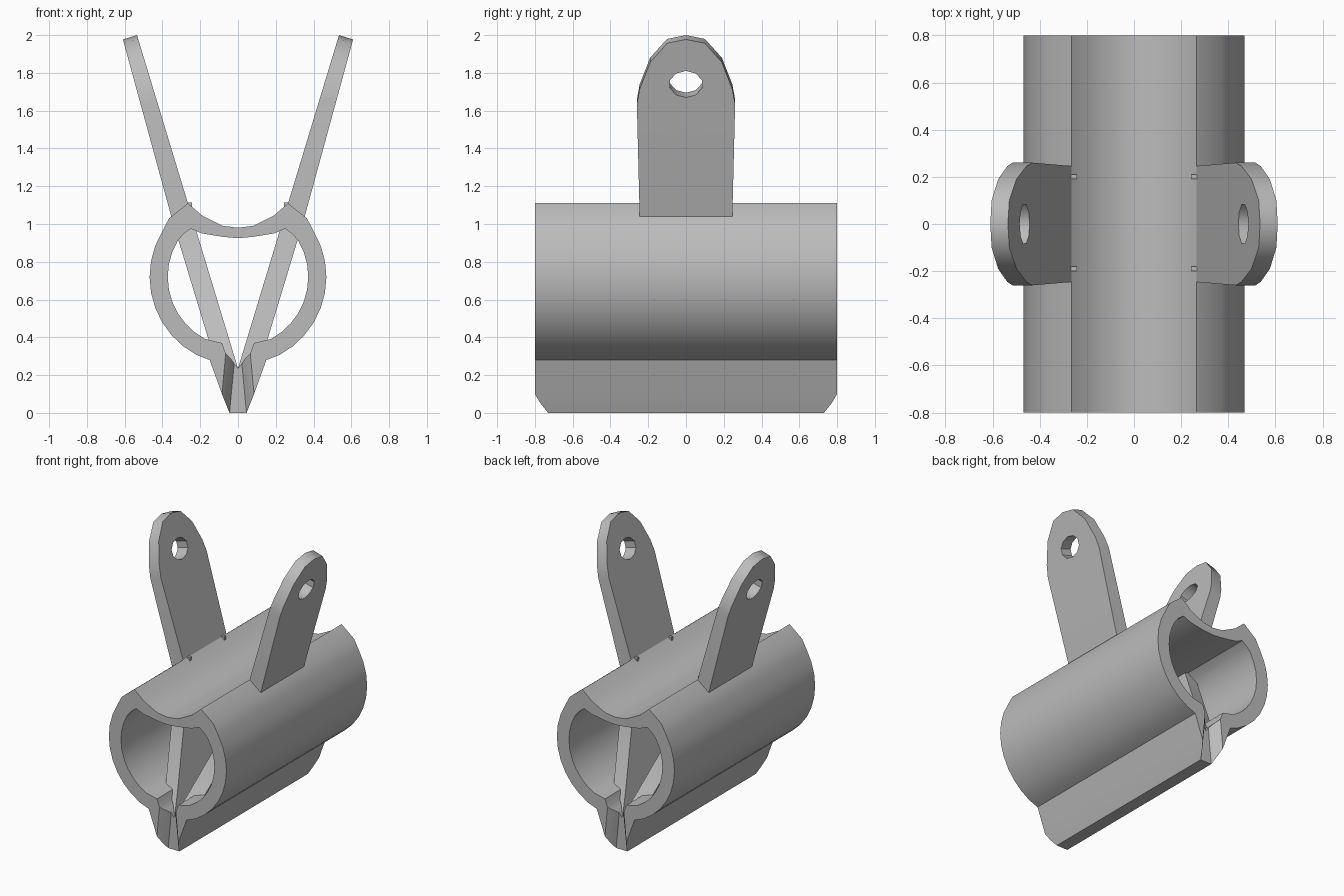
import bpy, bmesh, math
from mathutils import Vector

if "Cube" in bpy.data.objects:
    bpy.data.objects.remove(bpy.data.objects["Cube"])

grey = bpy.data.materials.new("plain grey")
grey.diffuse_color = (0.5, 0.5, 0.5, 1)
grey.use_nodes = True
grey.node_tree.nodes["Principled BSDF"].inputs["Base Color"].default_value = grey.diffuse_color


def finish(bm, name, angle=35):
    bmesh.ops.recalc_face_normals(bm, faces=bm.faces)
    mesh = bpy.data.meshes.new(name)
    bm.to_mesh(mesh)
    bm.free()
    mesh.materials.append(grey)
    obj = bpy.data.objects.new(name, mesh)
    bpy.context.collection.objects.link(obj)
    bpy.ops.object.select_all(action='DESELECT')
    obj.select_set(True)
    bpy.context.view_layer.objects.active = obj
    bpy.ops.object.shade_smooth_by_angle(angle=math.radians(angle))
    return obj


# Tube with a dished top and a keel: half section as (outer, inner) points
half = [((0, .98), (0, .925)), ((.08, .99), (.08, .932)),
        ((.19, 1.045), (.19, .95)), ((.265, 1.11), (.25, .975)),
        ((.365, 1.03), (.29, .945))]
for i in range(1, 11):
    a = math.radians(41 - i * 10.3)
    half.append(((.468 * math.cos(a), .72 + .468 * math.sin(a)),
                 (.372 * math.cos(a), .72 + .372 * math.sin(a))))
half += [((.15, .28), (.085, .37)), ((.085, .10), (.065, .315)),
         ((.065, .05), (.04, .29)), ((.045, 0), (.02, .262)),
         ((0, 0), (0, .235))]
section = half + [((-o[0], o[1]), (-i[0], i[1])) for o, i in half[-2:0:-1]]


def end_y(z):
    # Keel ends are cut back towards the bottom edge
    return .8 if z >= .1 else (.77 if z > .02 else .73)


bm = bmesh.new()
rings = []
for s in (-1, 1):
    rings.append([[bm.verts.new((p[0], s * end_y(o[1]), p[1])) for p in (o, i)]
                  for o, i in section])
n = len(section)
for k in range(n):
    m = (k + 1) % n
    f, b = rings
    bm.faces.new((f[k][0], f[m][0], b[m][0], b[k][0]))
    bm.faces.new((f[k][1], b[k][1], b[m][1], f[m][1]))
    for r in rings:
        bm.faces.new((r[k][0], r[k][1], r[m][1], r[m][0]))
finish(bm, "tube_body", 30)

# Slanted arm: wide foot inside the tube, rounded lug with a hole above
edge = [(.72, .235), (.61, .40), (.25, .97), (.245, 1.06), (.26, 1.66),
        (.245, 1.74), (.19, 1.88), (.10, 1.98)]
outline = edge + [(0, 2.0)] + [(-y, z) for y, z in reversed(edge)]
hole = [(.088 * math.cos(t), 1.765 + .07 * math.sin(t))
        for t in (math.radians(18 + 36 * k) for k in range(10))]


def arm(side, name):
    bm = bmesh.new()
    edges = []
    for loop in (outline, hole):
        vs = [bm.verts.new((0, y, z)) for y, z in loop]
        edges += [bm.edges.new((vs[k - 1], vs[k])) for k in range(len(vs))]
    bmesh.ops.triangle_fill(bm, edges=edges, use_beauty=True)
    inner = list(bm.verts)
    new = bmesh.ops.extrude_face_region(bm, geom=bm.faces[:], use_keep_orig=True)
    outer = {g for g in new["geom"] if isinstance(g, bmesh.types.BMVert)}
    for v in inner + list(outer):
        z = v.co.z
        p = Vector((.303 * (z - .235), v.co.y, z))
        if v in outer:
            thick = .105 - .027 * max(0, min(1, (z - 1.06) / .94))
            p += Vector((.955, 0, -.296)) * thick
        v.co = (side * p.x, p.y, p.z)
    finish(bm, name, 40)


# Small tab beside each lug corner
def tab(side, y):
    bm = bmesh.new()
    bmesh.ops.create_cube(bm, size=1)
    for v in bm.verts:
        v.co = (side * .255 + v.co.x * .025, y + v.co.y * .02, 1.10 + v.co.z * .03)
    finish(bm, "corner_tab")


for side, label in ((-1, "left"), (1, "right")):
    arm(side, label + "_arm")
    for y in (-.19, .2):
        tab(side, y)
